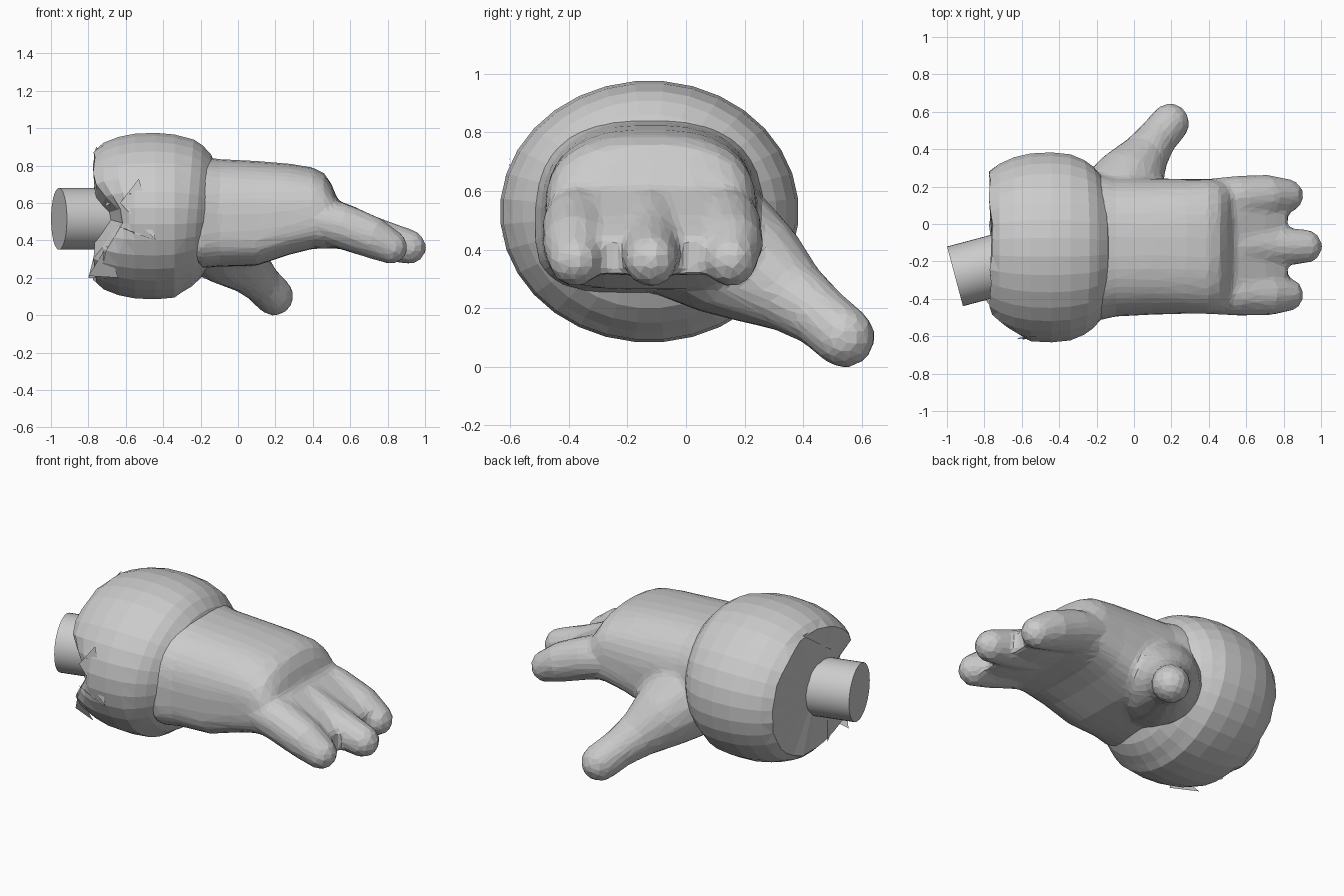
import bpy, bmesh, math, random
from mathutils import Vector

random.seed(4)
old = bpy.data.objects.get("Cube")
if old:
    bpy.data.objects.remove(old)

grey = bpy.data.materials.new("plain grey")
grey.use_nodes = True
colour = (0.6, 0.6, 0.6, 1)
grey.diffuse_color = colour
grey.node_tree.nodes["Principled BSDF"].inputs["Base Color"].default_value = colour


def finish(name, bm):
    bmesh.ops.recalc_face_normals(bm, faces=bm.faces)
    mesh = bpy.data.meshes.new(name)
    bm.to_mesh(mesh)
    bm.free()
    mesh.materials.append(grey)
    obj = bpy.data.objects.new(name, mesh)
    bpy.context.collection.objects.link(obj)
    return obj


def power(v, p):
    return math.copysign(abs(v) ** p, v)


def bridge(bm, rings, caps=True):
    for a, b in zip(rings, rings[1:]):
        for i in range(len(a)):
            j = (i + 1) % len(a)
            bm.faces.new((a[i], a[j], b[j], b[i]))
    if caps:
        bm.faces.new(rings[0])
        bm.faces.new(rings[-1])


def loft_x(bm, sections, sides, top, bottom, waist=0.5, caps=True):
    """Sections are x, y min, y max, z min, z max; top and bottom set the
    squareness, waist the height share at which a section is widest."""
    rings = []
    for x, y0, y1, z0, z1 in sections:
        ring = []
        zc = z0 + (z1 - z0) * waist
        for i in range(sides):
            a = math.tau * (i + 0.5) / sides
            p, h = (top, z1 - zc) if math.sin(a) > 0 else (bottom, zc - z0)
            ring.append(bm.verts.new((x,
                (y0 + y1) / 2 + (y1 - y0) / 2 * power(math.cos(a), p),
                zc + h * power(math.sin(a), p))))
        rings.append(ring)
    bridge(bm, rings, caps)
    return rings


def tube(bm, points, sides=16):
    """Tapered tube with a domed tip through (x, y, z, radius) points."""
    pts = [(Vector(p[:3]), p[3]) for p in points]
    direction = (pts[-1][0] - pts[-2][0]).normalized()
    tip, r = pts[-1]
    for a in (0.4, 0.8, 1.2, 1.45):
        pts.append((tip + direction * r * math.sin(a), r * math.cos(a)))
    rings = []
    for k, (p, rad) in enumerate(pts):
        d = (pts[min(k + 1, len(pts) - 1)][0] - pts[max(k - 1, 0)][0]).normalized()
        u = d.cross(Vector((0, 0, 1))).normalized()
        v = u.cross(d)
        rings.append([bm.verts.new(p + rad * (u * math.cos(t) + v * math.sin(t)))
                      for t in (math.tau * i / sides for i in range(sides))])
    bridge(bm, rings)


# Hand: palm, finger webbing, three fingers and a drooping thumb fused together
bm = bmesh.new()
loft_x(bm, [(-0.4, -0.4, 0.16, 0.34, 0.76), (-0.2, -0.52, 0.27, 0.25, 0.85),
            (-0.1, -0.495, 0.25, 0.26, 0.835), (0.1, -0.485, 0.245, 0.265, 0.825),
            (0.28, -0.48, 0.24, 0.325, 0.81), (0.4, -0.48, 0.24, 0.355, 0.79),
            (0.46, -0.47, 0.23, 0.355, 0.76), (0.5, -0.46, 0.22, 0.355, 0.7),
            (0.54, -0.44, 0.2, 0.36, 0.6)], 40, 0.78, 0.56, 0.42)
loft_x(bm, [(0.4, -0.42, 0.18, 0.37, 0.65), (0.54, -0.42, 0.18, 0.355, 0.61),
            (0.7, -0.42, 0.18, 0.32, 0.52), (0.82, -0.4, 0.17, 0.31, 0.44)], 32, 0.4, 0.6)
for start, end, reach in ((-0.36, -0.378, 0.815), (-0.12, -0.12, 0.915), (0.12, 0.152, 0.815)):
    middle = (start + end) / 2
    tube(bm, [(0.38, start, 0.52, 0.12), (0.55, middle, 0.48, 0.122),
              (0.72, end, 0.415, 0.112), (reach, end, 0.365, 0.092)])
tube(bm, [(-0.14, 0.0, 0.47, 0.25), (-0.075, 0.15, 0.385, 0.225), (-0.01, 0.26, 0.315, 0.185),
          (0.06, 0.37, 0.235, 0.13), (0.125, 0.46, 0.17, 0.107), (0.192, 0.54, 0.102, 0.106)])
hand = finish("hand", bm)
remesh = hand.modifiers.new("fuse", 'REMESH')
remesh.mode = 'VOXEL'
remesh.voxel_size = 0.02
soften = hand.modifiers.new("soften", 'SMOOTH')
soften.factor = 0.5
soften.iterations = 4
reduce = hand.modifiers.new("reduce", 'DECIMATE')
reduce.ratio = 0.09

# Puffy cuff with a ragged open end towards the arm
bm = bmesh.new()
profile = [(-0.765, 0.8), (-0.72, 0.88), (-0.64, 0.95), (-0.55, 0.99), (-0.44, 1.0),
           (-0.34, 0.98), (-0.27, 0.92), (-0.22, 0.85), (-0.17, 0.74), (-0.14, 0.6)]
sections = [(x, -0.125 - 0.51 * s, -0.125 + 0.51 * s, 0.53 - 0.447 * s, 0.53 + 0.447 * s)
            for x, s in profile]
rings = loft_x(bm, sections, 32, 1.0, 1.0, caps=False)
bm.faces.new(rings[-1])
for k, ring in enumerate(rings):
    for v in ring:
        # tear the rim back on the front side
        if k < 3 and v.co.y < -0.25:
            tear = max(0, 1 - abs(v.co.z - 0.52) / 0.2)
            v.co.x += tear * (0.15, 0.12, 0.07)[k]
        if k == 0:
            v.co.x += random.uniform(-0.012, 0.012)
        # lean the hand side forward at the top
        if k > 5:
            v.co.x += 0.08 * (v.co.z - 0.53)
hub = bm.verts.new((-0.755, -0.16, 0.53))
rim = rings[0]
for i in range(len(rim)):
    bm.faces.new((rim[i], rim[(i + 1) % len(rim)], hub))
bmesh.ops.triangulate(bm, faces=bm.faces)
cuff = finish("cuff", bm)

# Arm peg, slanted into the cuff
bm = bmesh.new()
bmesh.ops.create_cone(bm, cap_ends=True, segments=40, radius1=0.165, radius2=0.165, depth=0.6)
arm = finish("arm_peg", bm)
axis = Vector((math.cos(0.26), math.sin(0.26), 0))
arm.rotation_euler = axis.to_track_quat('Z', 'Y').to_euler()
arm.location = Vector((-0.957, -0.28, 0.515)) + axis * 0.3

# Torn flaps around the cuff opening
bm = bmesh.new()
flaps = [((-0.71, -0.46, 0.58), (-0.69, -0.47, 0.66), (-0.57, -0.62, 0.65)),
         ((-0.63, -0.61, 0.6), (-0.53, -0.6, 0.73), (-0.44, -0.63, 0.4)),
         ((-0.65, -0.61, 0.48), (-0.56, -0.62, 0.44), (-0.44, -0.63, 0.4)),
         ((-0.8, -0.4, 0.21), (-0.7, -0.52, 0.37), (-0.64, -0.46, 0.2)),
         ((-0.8, -0.2, 0.2), (-0.76, -0.25, 0.36), (-0.7, -0.4, 0.2)),
         ((-0.76, -0.02, 0.9), (-0.77, -0.28, 0.72), (-0.73, -0.25, 0.88))]
for flap in flaps:
    bm.faces.new([bm.verts.new(p) for p in flap])
finish("torn_flaps", bm)

# Soft shading with sharp rims kept
bpy.ops.object.select_all(action='DESELECT')
arm.select_set(True)
bpy.context.view_layer.objects.active = arm
bpy.ops.object.shade_smooth_by_angle(angle=math.radians(30))
